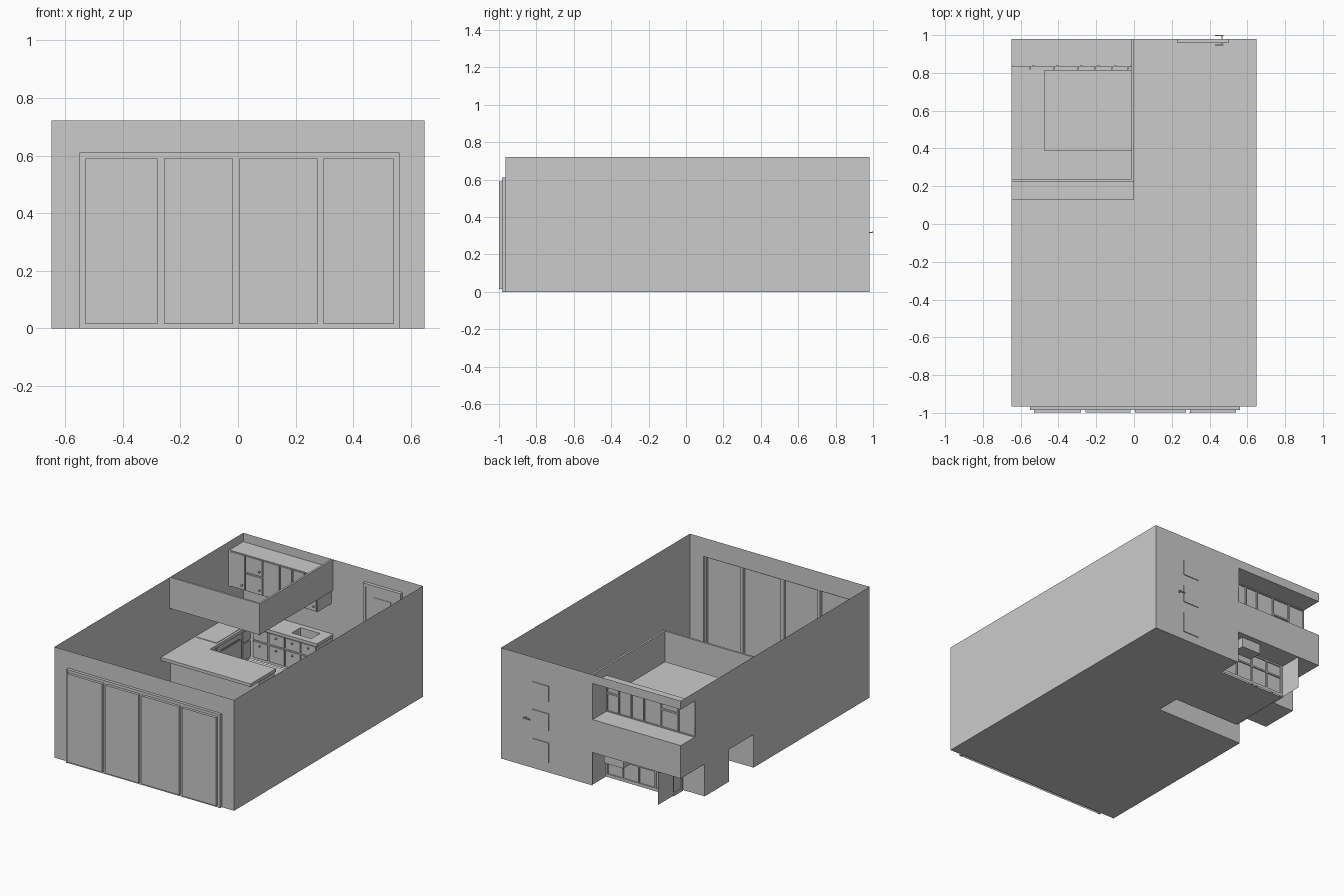
import bpy, bmesh
from mathutils import Vector

if "Cube" in bpy.data.objects:
    bpy.data.objects.remove(bpy.data.objects["Cube"])


def finish(name, bm):
    me = bpy.data.meshes.new(name)
    bm.to_mesh(me)
    bm.free()
    ob = bpy.data.objects.new(name, me)
    bpy.context.collection.objects.link(ob)
    return ob


def box(name, x, y, z, open_side=None):
    """Box from ranges; open_side is the direction of a face to leave out."""
    bm = bmesh.new()
    bmesh.ops.create_cube(bm, size=1)
    for v in bm.verts:
        v.co = Vector([r[0] if c < 0 else r[1] for c, r in zip(v.co, (x, y, z))])
    bm.normal_update()
    if open_side:
        d = Vector(open_side)
        bmesh.ops.delete(bm, geom=[f for f in bm.faces if f.normal.dot(d) > .9],
                         context='FACES')
    return finish(name, bm)


def sheet(name, axis, pos, u, v, holes=(), thick=0):
    """Flat sheet across an axis with rectangular holes (u0, u1, v0, v1)."""
    us = sorted({*u, *[a for h in holes for a in h[:2]]})
    vs = sorted({*v, *[a for h in holes for a in h[2:]]})
    bm = bmesh.new()

    def put(a, b):
        c = [a, b]
        c.insert(axis, pos)
        return bm.verts.new(c)
    for a, b in zip(us, us[1:]):
        for c, d in zip(vs, vs[1:]):
            m, n = (a + b) / 2, (c + d) / 2
            if any(h[0] < m < h[1] and h[2] < n < h[3] for h in holes):
                continue
            bm.faces.new([put(a, c), put(b, c), put(b, d), put(a, d)])
    bmesh.ops.remove_doubles(bm, verts=bm.verts, dist=1e-5)
    ob = finish(name, bm)
    if thick:
        m = ob.modifiers.new('thickness', 'SOLIDIFY')
        m.thickness = thick
        m.offset = -1
    return ob


X, YF, YB, H = .648, -.966, .98, .722
CT, CB = .235, .215          # counter top and underside
U0, U1 = .43, .665           # upper cabinets bottom and top

# room shell
front_open = (-.55, .56, 0, .61)
back_door = (.23, .50, 0, .64)
sheet('floor', 2, 0, (-X, X), (YF, YB),
      [(-X, -.01, .23, .39), (-X, -.485, .39, YB), (-.485, -.005, .825, YB)])
sheet('right_wall', 0, X, (YF, YB), (0, H))
sheet('left_wall', 0, -X, (YF, YB), (0, H),
      [(.23, YB, 0, CB), (.13, YB, CB, CT), (.835, YB, U0, U1)])
sheet('front_wall', 1, YF, (-X, X), (0, H), [front_open])
sheet('back_wall', 1, YB, (-X, X), (0, H),
      [(-X, -.01, 0, CT), (-X, -.01, U0, U1), back_door])

# folding front doors: stepped frame with four pushed-out panels
panels = [(-.53, -.28), (-.257, -.018), (.005, .275), (.297, .54)]
for n, (x, z) in {'left': ((-.55, -.54), (0, .61)), 'right': ((.55, .56), (0, .61)),
                  'top': ((-.54, .55), (.60, .61))}.items():
    box('front_frame_' + n, x, (-.985, YF), z)
sheet('front_door_surround', 1, -.982, (-.54, .55), (0, .60),
      [(a, b, .015, .59) for a, b in panels])
for a, b in panels:
    box('front_door_panel', (a, b), (-.999, -.982), (.015, .59), (0, 1, 0))
box('front_door_handle', (.295, .299), (-1, -.995), (.37, .415))

# back door with frame, recessed panels and lever handles
for n, (x, z) in {'left': ((.23, .25), (0, .64)), 'right': ((.48, .50), (0, .64)),
                  'top': ((.25, .48), (.62, .64))}.items():
    box('back_door_frame_' + n, x, (.958, YB), z)
insets = [(.285, .445, .04, .21), (.285, .445, .25, .40), (.285, .445, .44, .58)]
box('back_door_core', (.25, .48), (.968, .974), (0, .62))
for n, y in (('inner', .964), ('outer', YB)):
    sheet('back_door_face_' + n, 1, y, (.25, .48), (0, .62), insets)
for i in insets:
    box('back_door_raised_panel', (i[0] + .02, i[1] - .02), (.965, .979),
        (i[2] + .02, i[3] - .02))
box('handle_spindle', (.462, .468), (.946, .998), (.315, .321))
for y in ((.944, .949), (.995, 1.0)):
    box('handle_lever', (.428, .475), y, (.314, .322))

# hanging soffit around the kitchen
box('soffit_front', (-X, 0), (.222, .235), (.52, H))
box('soffit_side', (-.013, 0), (.235, YB), (.52, H))

# counter with aisle and sink openings
sink = (-.21, -.07, .855, .945)
sheet('counter', 2, CT, (-X, 0), (.13, YB),
      [(-.475, 0, .39, .812), sink], thick=CT - CB)
box('sink_basin', sink[:2], sink[2:], (.15, CT), (0, 0, 1))

# peninsula body
sheet('peninsula_front', 1, .23, (-X, -.01), (0, CB))
sheet('peninsula_back', 1, .39, (-.485, -.01), (0, CB))
sheet('peninsula_end', 0, -.01, (.23, .39), (0, CB))


def knob(x, y, z):
    box('cabinet_knob', (x - .004, x + .004), (y - .012, y), (z - .004, z + .004))


# back base cabinets: drawers over doors
xs = [-.475, -.36, -.24, -.125, -.012]
rects = []
for a, b in zip(xs, xs[1:]):
    for c, d in ((.02, .125), (.135, .205)):
        rects.append((a + .005, b - .005, c, d))
sheet('base_face', 1, .832, (-.485, -.005), (0, CB), rects)
for r in rects:
    box('base_door', r[:2], (.824, .832), r[2:], (0, 1, 0))
    knob((r[0] + r[1]) / 2, .824, r[3] - .02)
for x in (-.485, -.005):
    sheet('base_side', 0, x, (.832, YB), (0, CB))

# left base cabinets either side of the oven
for y0, y1 in ((.39, .478), (.735, .832)):
    r = [(y0 + .008, y1 - .008, c, d) for c, d in ((.02, .125), (.135, .205))]
    sheet('left_base_face', 0, -.492, (y0, y1), (0, CB), r)
    for q in r:
        box('left_base_door', (-.492, -.484), q[:2], q[2:], (-1, 0, 0))

# oven and hob
box('oven_body', (-X, -.488), (.48, .733), (.005, CB))
box('oven_door', (-.488, -.48), (.49, .723), (.03, .17))
box('oven_handle', (-.48, -.474), (.51, .70), (.178, .184))
box('hob', (-.635, -.49), (.48, .733), (CT, CT + .003))

# upper cabinets; two columns are split by a shelf line
xs = [-X, -.53, -.405, -.28, -.19, -.10, -.013]
rects = []
for i, (a, b) in enumerate(zip(xs, xs[1:])):
    spans = ((.435, .545), (.555, .66)) if i in (1, 5) else ((.435, .66),)
    rects += [(a + .004, b - .004, c, d) for c, d in spans]
sheet('upper_face', 1, .838, (-X, -.013), (U0, U1), rects)
for r in rects:
    box('upper_door', r[:2], (.83, .838), r[2:], (0, 1, 0))
    knob(r[1] - .015, .83, r[2] + .03)
for n, z in (('bottom', U0), ('top', U1)):
    sheet('upper_' + n, 2, z, (-X, -.013), (.838, YB))
sheet('upper_side', 0, -.013, (.838, YB), (U0, U1))
